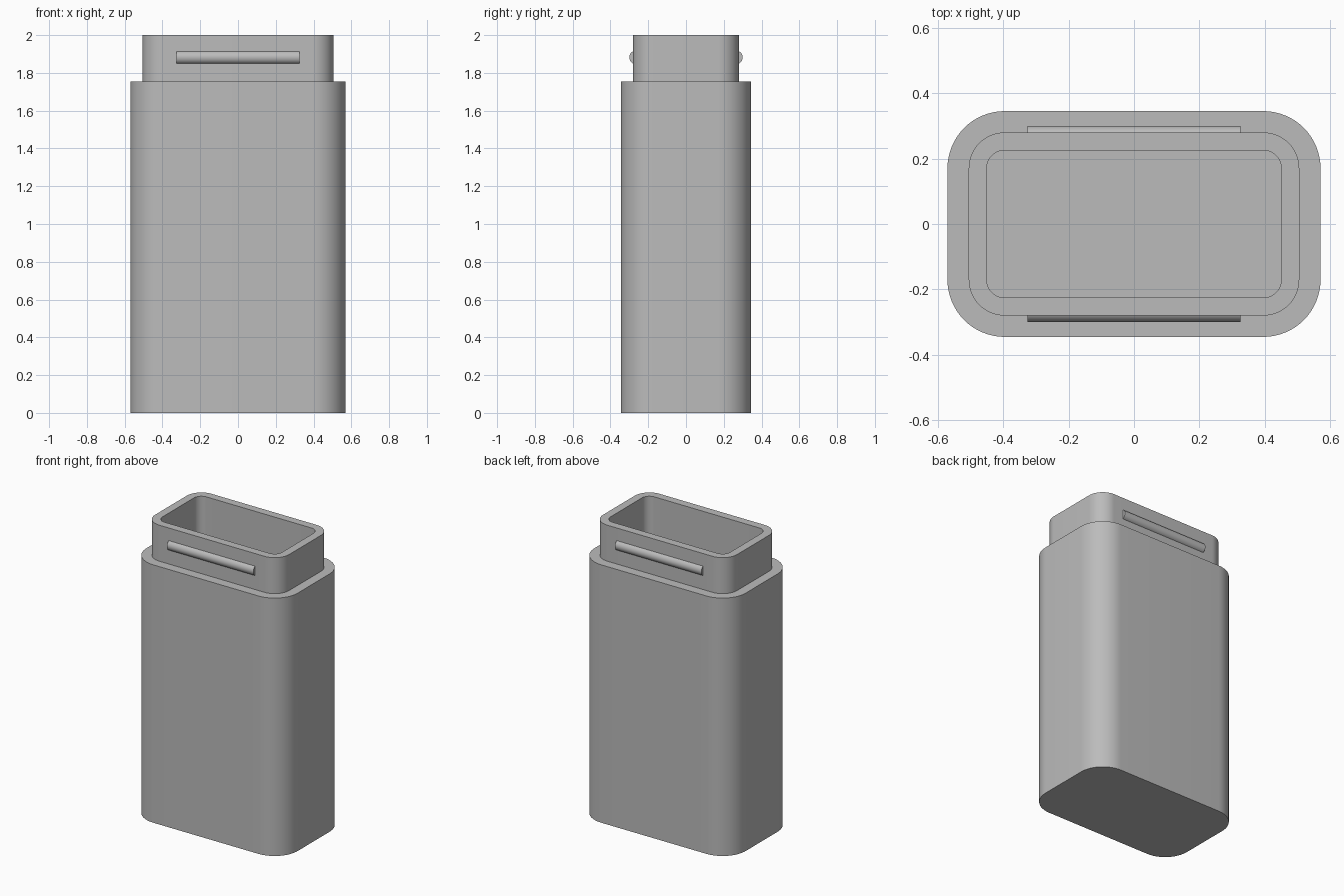
import bpy, bmesh, math

if "Cube" in bpy.data.objects:
    bpy.data.objects.remove(bpy.data.objects["Cube"], do_unlink=True)

grey = bpy.data.materials.new("plain grey")
grey.use_nodes = True
colour = (0.5, 0.5, 0.5, 1)
grey.diffuse_color = colour
grey.node_tree.nodes["Principled BSDF"].inputs["Base Color"].default_value = colour

CORNER_STEPS = 16
CORNER_X, CORNER_Y = 0.395, 0.17   # shared centre of every rounded corner


def finish(name, bm):
    """Turn a bmesh into a smooth-shaded object with crisp edges."""
    bmesh.ops.recalc_face_normals(bm, faces=bm.faces)
    mesh = bpy.data.meshes.new(name)
    bm.to_mesh(mesh)
    bm.free()
    mesh.materials.append(grey)
    obj = bpy.data.objects.new(name, mesh)
    bpy.context.collection.objects.link(obj)
    bpy.ops.object.select_all(action="DESELECT")
    obj.select_set(True)
    bpy.context.view_layer.objects.active = obj
    bpy.ops.object.shade_smooth_by_angle(angle=math.radians(30))
    return obj


def rounded_loop(bm, radius, z):
    """Ring of vertices around a rounded rectangle."""
    ring = []
    for corner, (sx, sy) in enumerate(((1, 1), (-1, 1), (-1, -1), (1, -1))):
        for step in range(CORNER_STEPS + 1):
            a = (corner + step / CORNER_STEPS) * math.pi / 2
            ring.append(bm.verts.new((sx * CORNER_X + radius * math.cos(a),
                                      sy * CORNER_Y + radius * math.sin(a), z)))
    return ring


# Hollow container: outer wall, shoulder, neck, rim, then down the cavity
profile = [(0.175, 0), (0.175, 1.755), (0.11, 1.755),
           (0.11, 2), (0.055, 2), (0.055, 0.12)]
bm = bmesh.new()
rings = [rounded_loop(bm, radius, z) for radius, z in profile]
for low, high in zip(rings, rings[1:]):
    for i in range(len(low)):
        j = (i + 1) % len(low)
        bm.faces.new((low[i], low[j], high[j], high[i]))
bm.faces.new(rings[0])      # base
bm.faces.new(rings[-1])     # cavity floor
finish("container_body", bm)

# Snap ridges: rods half sunk into the front and back of the neck
for name, side in (("front_ridge", -1), ("back_ridge", 1)):
    bm = bmesh.new()
    bmesh.ops.create_cone(bm, cap_ends=True, segments=48,
                          radius1=0.036, radius2=0.036, depth=0.65)
    ridge = finish(name, bm)
    ridge.rotation_euler.y = math.pi / 2
    ridge.location = (0, side * 0.264, 1.882)
